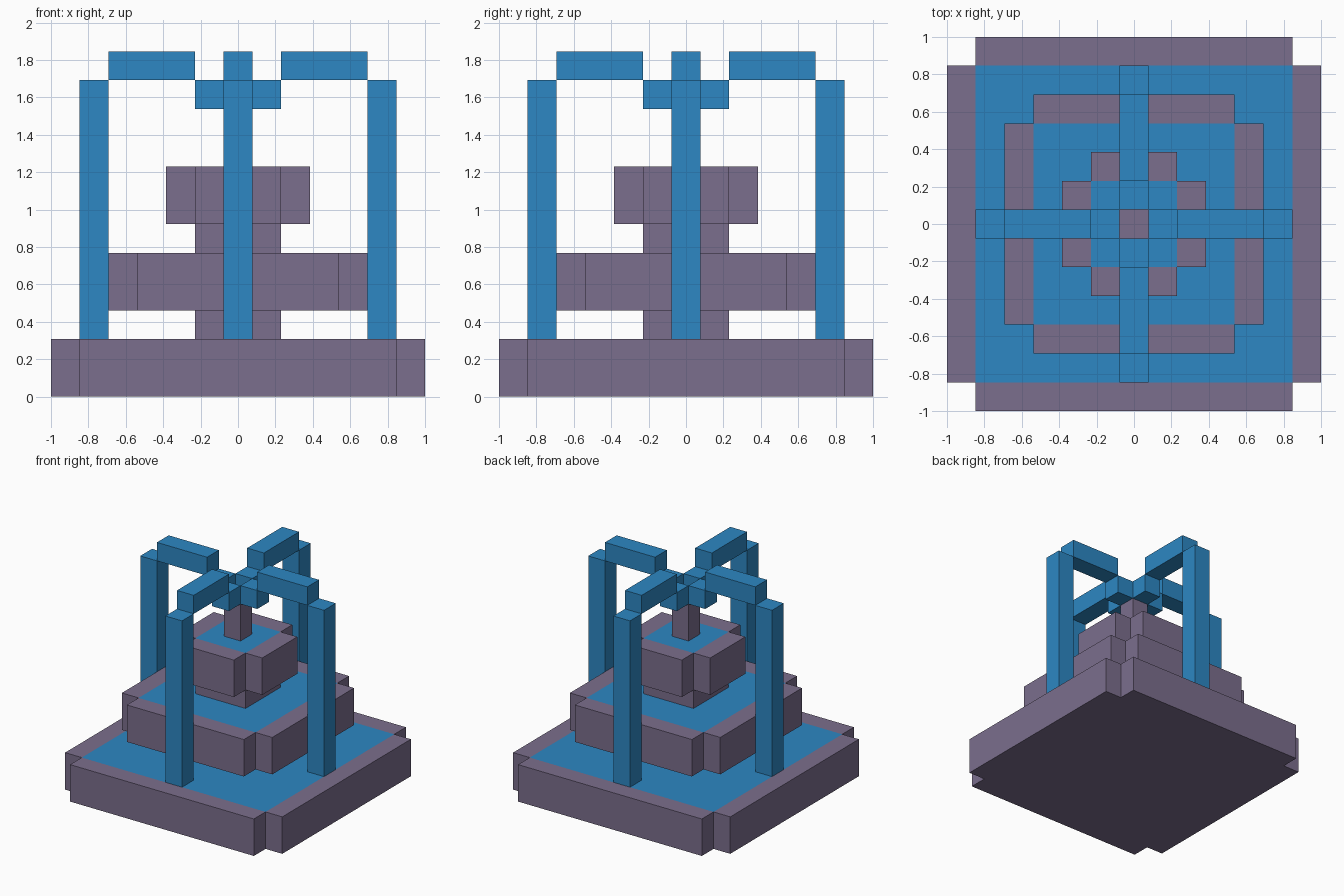
import bpy
import bmesh
import math
from mathutils import Matrix, Vector

cube = bpy.data.objects.get("Cube")
if cube:
    bpy.data.objects.remove(cube)

U = 2 / 13  # one block of the design


def material(name, rgb):
    m = bpy.data.materials.new(name)
    m.use_nodes = True
    m.diffuse_color = (*rgb, 1)
    m.node_tree.nodes["Principled BSDF"].inputs["Base Color"].default_value = (*rgb, 1)
    return m


STONE = material("purple stone", (0.198, 0.156, 0.266))
WATER = material("water blue", (0.026, 0.242, 0.546))


def finish(bm, name, mats):
    bmesh.ops.recalc_face_normals(bm, faces=bm.faces)
    me = bpy.data.meshes.new(name)
    bm.to_mesh(me)
    bm.free()
    for m in mats:
        me.materials.append(m)
    ob = bpy.data.objects.new(name, me)
    bpy.context.collection.objects.link(ob)
    return ob


def box(name, lo, hi, mat, angle=0):
    """Box between two corners in block units, turned about the z axis."""
    lo, hi = Vector(lo) * U, Vector(hi) * U
    bm = bmesh.new()
    bmesh.ops.create_cube(bm, size=1, matrix=Matrix.Rotation(angle, 4, 'Z')
                          @ Matrix.Translation((lo + hi) / 2)
                          @ Matrix.Diagonal((*(hi - lo), 1)))
    return finish(bm, name, [mat])


def basin(name, r, z0, z1):
    """Square pool of half width r with a one-block rim along each side."""
    bm = bmesh.new()
    inner = [bm.verts.new((x * r * U, y * r * U, z0 * U))
             for x, y in ((-1, -1), (1, -1), (1, 1), (-1, 1))]
    bm.faces.new(inner)
    for i, out in enumerate(((0, -1), (1, 0), (0, 1), (-1, 0))):
        a, b = inner[i], inner[(i + 1) % 4]
        step = Vector((*out, 0)) * U
        bm.faces.new((a, bm.verts.new(a.co + step), bm.verts.new(b.co + step), b))
    top = bmesh.ops.extrude_face_region(bm, geom=bm.faces[:], use_keep_orig=True)["geom"]
    bmesh.ops.translate(bm, vec=(0, 0, (z1 - z0) * U),
                        verts=[g for g in top if isinstance(g, bmesh.types.BMVert)])
    # the middle of the top is the water surface
    for f in bm.faces:
        c = f.calc_center_median()
        if c.z > (z1 - 0.1) * U and c.xy.length < 0.1 * U:
            f.material_index = 1
    return finish(bm, name, [STONE, WATER])


# Three stacked pools
basin("lower_basin", 5.5, 0, 2)
basin("middle_basin", 3.5, 3, 5)
basin("upper_basin", 1.5, 6, 8)

# Stems between the pools and the spout on top
box("lower_stem", (-1.5, -1.5, 2), (1.5, 1.5, 3), STONE)
box("upper_stem", (-1.5, -1.5, 5), (1.5, 1.5, 6), STONE)
box("spout", (-0.5, -0.5, 8), (0.5, 0.5, 10), STONE)

# Four water jets: out of the spout, over the arch and down into the lower pool
for i, side in enumerate(("left", "back", "right", "front")):
    a = i * math.pi / 2
    box(side + "_jet_start", (0.5, -0.5, 10), (1.5, 0.5, 11), WATER, a)
    box(side + "_jet_arch", (1.5, -0.5, 11), (4.5, 0.5, 12), WATER, a)
    box(side + "_jet_fall", (4.5, -0.5, 2), (5.5, 0.5, 11), WATER, a)
